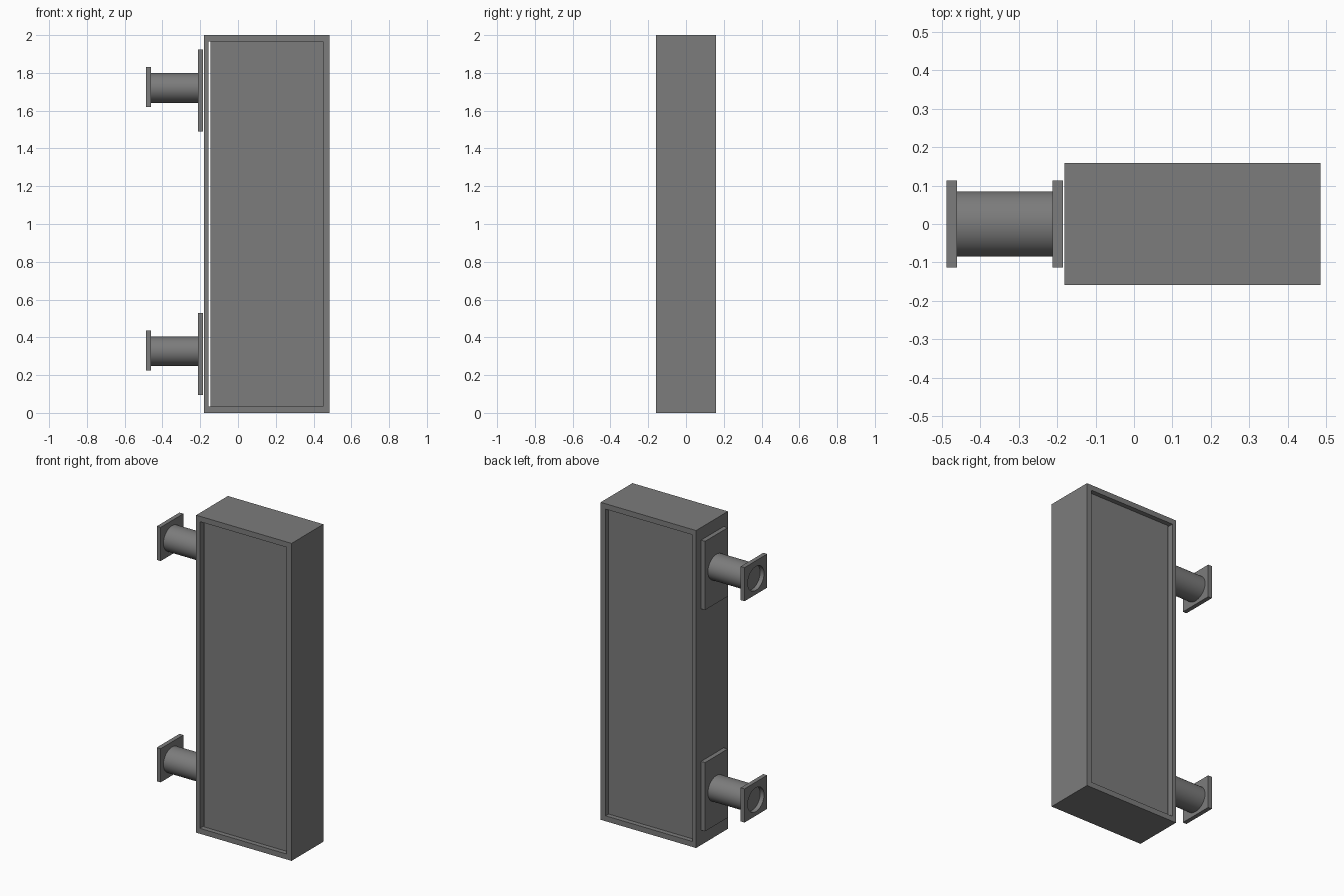
import bpy, bmesh
from math import cos, sin, tau
from mathutils import Vector

cube = bpy.data.objects.get("Cube")
if cube:
    bpy.data.objects.remove(cube, do_unlink=True)

# Single painted-metal colour
GREY = (0.2, 0.2, 0.2, 1)
metal = bpy.data.materials.new("grey metal")
metal.use_nodes = True
metal.diffuse_color = GREY
metal.node_tree.nodes["Principled BSDF"].inputs["Base Color"].default_value = GREY


def finish(bm, name):
    bmesh.ops.recalc_face_normals(bm, faces=bm.faces)
    mesh = bpy.data.meshes.new(name)
    bm.to_mesh(mesh)
    bm.free()
    mesh.materials.append(metal)
    obj = bpy.data.objects.new(name, mesh)
    bpy.context.collection.objects.link(obj)
    return obj


def box(name, low, high):
    low, high = Vector(low), Vector(high)
    bm = bmesh.new()
    bmesh.ops.create_cube(bm, size=1)
    bmesh.ops.scale(bm, vec=high - low, verts=bm.verts)
    bmesh.ops.translate(bm, vec=(low + high) / 2, verts=bm.verts)
    return finish(bm, name)


def plate(name, loops, normal, push):
    """Fill an outline (with optional holes) and extrude it by push."""
    bm = bmesh.new()
    for loop in loops:
        verts = [bm.verts.new(p) for p in loop]
        for a, b in zip(verts, verts[1:] + verts[:1]):
            bm.edges.new((a, b))
    bmesh.ops.triangle_fill(bm, edges=bm.edges[:], use_beauty=True, normal=normal)
    result = bmesh.ops.extrude_face_region(bm, geom=bm.faces[:], use_keep_orig=True)
    moved = [g for g in result["geom"] if isinstance(g, bmesh.types.BMVert)]
    bmesh.ops.translate(bm, vec=push, verts=moved)
    return finish(bm, name)


def smooth(obj):
    bpy.ops.object.select_all(action="DESELECT")
    obj.select_set(True)
    bpy.context.view_layer.objects.active = obj
    bpy.ops.object.shade_smooth_by_angle()


def rect(a0, a1, b0, b1):
    return [(a0, b0), (a1, b0), (a1, b1), (a0, b1)]


def ellipse(ry, rz, cz, count=48):
    return [(ry * cos(tau * i / count), cz + rz * sin(tau * i / count))
            for i in range(count)]


# Sign body: deep frame around a recessed panel, with a slit along one side
HALF = 0.158
outer = rect(-0.181, 0.484, 0, 2)
inner = rect(-0.155, 0.449, 0.034, 1.966)
plate("frame", [[(x, -HALF, z) for x, z in loop] for loop in (outer, inner)],
      (0, 1, 0), (0, 2 * HALF, 0))
box("panel", (-0.146, 0.03 - HALF, 0.034), (0.449, HALF - 0.03, 1.966))

# Two wall brackets: mounting plate, pipe and end flange with a round hole
for label, z in (("lower", 0.326), ("upper", 1.72)):
    box(label + "_mounting_plate", (-0.212, -0.113, z - 0.23), (-0.184, 0.113, z + 0.203))
    pipe = plate(label + "_pipe", [[(-0.46, y, h) for y, h in ellipse(0.085, 0.079, z)]],
                 (1, 0, 0), (0.248, 0, 0))
    flange_loops = (rect(-0.113, 0.113, z - 0.101, z + 0.111), ellipse(0.081, 0.075, z))
    flange = plate(label + "_end_flange",
                   [[(-0.487, y, h) for y, h in loop] for loop in flange_loops],
                   (1, 0, 0), (0.027, 0, 0))
    smooth(pipe)
    smooth(flange)
